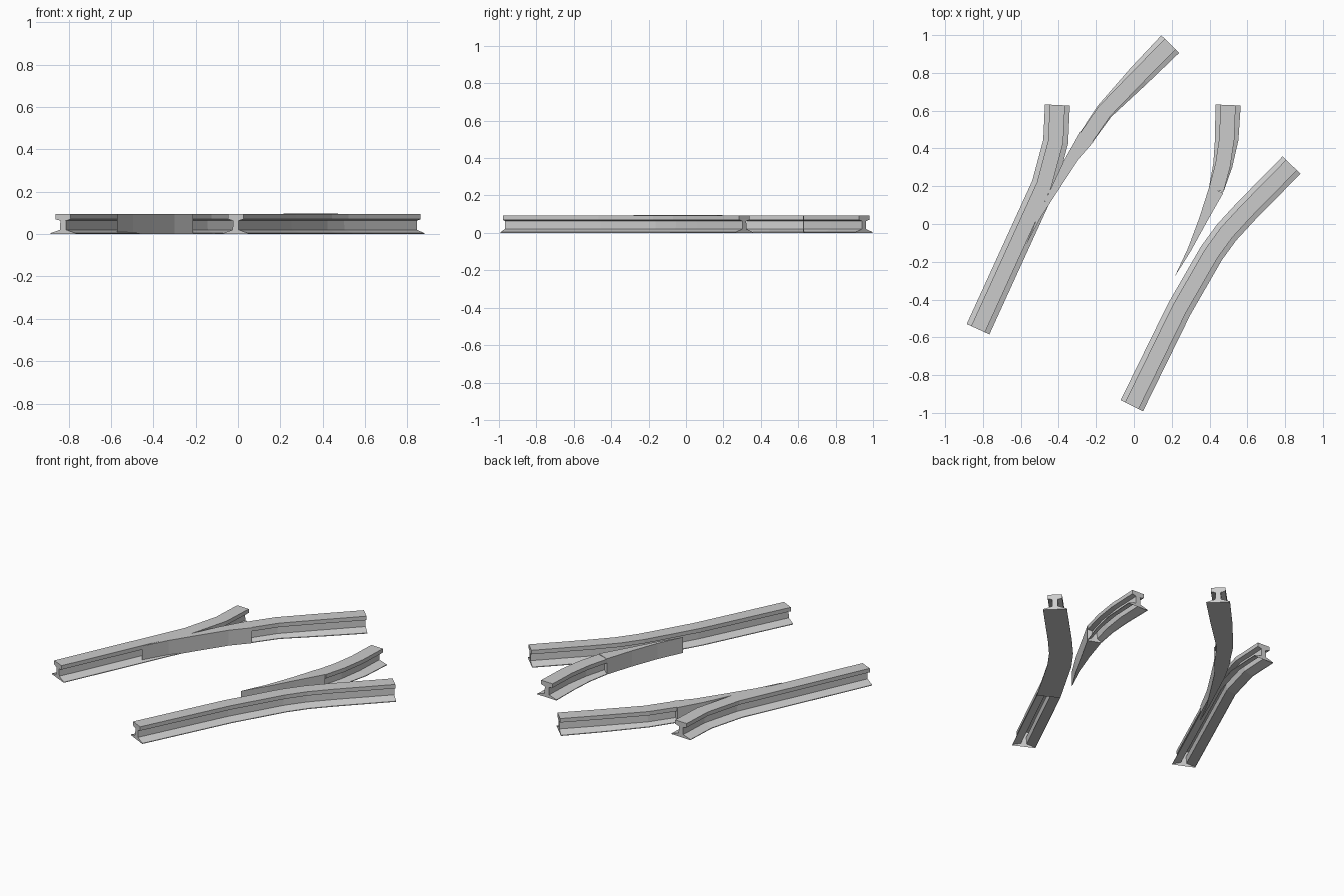
import bpy, bmesh
from mathutils import Vector

if "Cube" in bpy.data.objects:
    bpy.data.objects.remove(bpy.data.objects["Cube"])

TOP = 0.094


def finish(name, bm):
    bmesh.ops.recalc_face_normals(bm, faces=bm.faces)
    me = bpy.data.meshes.new(name)
    bm.to_mesh(me)
    bm.free()
    ob = bpy.data.objects.new(name, me)
    bpy.context.collection.objects.link(ob)
    return ob


def profile(foot):
    # Rail cross-section: foot, web, head (right half mirrored to the left)
    half = [(foot, 0), (foot, 0.004), (0.016, 0.02), (0.014, 0.063),
            (0.04, 0.07), (0.04, TOP)]
    return half + [(-x, z) for x, z in reversed(half)]


def rail(name, path, feet=None, floor_from=99):
    # Sweep the section along the path; the underside is closed from segment floor_from on
    pts = [Vector(p) for p in path]
    feet = feet or [0.066] * len(pts)
    bm = bmesh.new()
    rings = []
    for i, p in enumerate(pts):
        a = (p - pts[i - 1]).normalized() if i else None
        b = (pts[i + 1] - p).normalized() if i < len(pts) - 1 else None
        t = ((a or b) + (b or a)).normalized()
        k = 1 / t.dot(a or b)
        side = Vector((t.y, -t.x)) * k
        rings.append([bm.verts.new((p.x + side.x * u, p.y + side.y * u, z))
                      for u, z in profile(feet[i])])
    n = len(rings[0])
    for i in range(len(rings) - 1):
        r, s = rings[i], rings[i + 1]
        for j in range(n):
            if j == n - 1 and i < floor_from:
                continue
            k = (j + 1) % n
            bm.faces.new((r[j], r[k], s[k], s[j]))
    bm.faces.new(rings[0])
    bm.faces.new(rings[-1])
    return finish(name, bm)


def wedge(name, tip, stations, top):
    # Solid planed tongue: pointed tip, then left/right wall points
    bm = bmesh.new()

    def column(p):
        return [bm.verts.new((p[0], p[1], z)) for z in (0, top)]
    c = column(tip)
    prev = (c, c)
    for l, r in stations:
        cur = (column(l), column(r))
        (pl, pr), (cl, cr) = prev, cur
        for z in (0, 1):
            quad = [pl[z], pr[z], cr[z], cl[z]]
            bm.faces.new(quad if pl is not pr else quad[1:])
        for p, q in ((pl, cl), (pr, cr)):
            bm.faces.new((p[0], q[0], q[1], p[1]))
        prev = cur
    (l, r) = prev
    bm.faces.new((l[0], r[0], r[1], l[1]))
    return finish(name, bm)


# Outer fixed rails
rail("left_stock_rail", [(-0.826, -0.557), (-0.477, 0.207), (-0.416, 0.435), (-0.407, 0.63)])
rail("right_stock_rail", [(-0.011, -0.962), (0.24, -0.45), (0.41, -0.155),
                          (0.49, -0.045), (0.593, 0.067), (0.834, 0.312)], floor_from=1)

# Left switch blade, closed against its stock rail
rail("left_blade_rail", [(-0.25, 0.46), (-0.155, 0.597), (0.027, 0.785), (0.192, 0.952)],
     [0.042, 0.046, 0.06, 0.066], floor_from=0)
wedge("left_blade_tongue", (-0.572, -0.11),
      [((-0.51, 0.04), (-0.495, 0.035)), ((-0.44, 0.19), (-0.405, 0.175)),
       ((-0.37, 0.34), (-0.30, 0.335)), ((-0.285, 0.49), (-0.213, 0.435))], TOP)

# Right switch blade, standing open
rail("right_blade_rail", [(0.435, 0.18), (0.47, 0.31), (0.491, 0.45), (0.498, 0.63)],
     [0.04, 0.051, 0.062, 0.067])
wedge("right_blade_tongue", (0.215, -0.28),
      [((0.285, -0.13), (0.30, -0.145)), ((0.345, 0.03), (0.385, 0.01)),
       ((0.398, 0.195), (0.473, 0.165))], TOP + 0.002)
